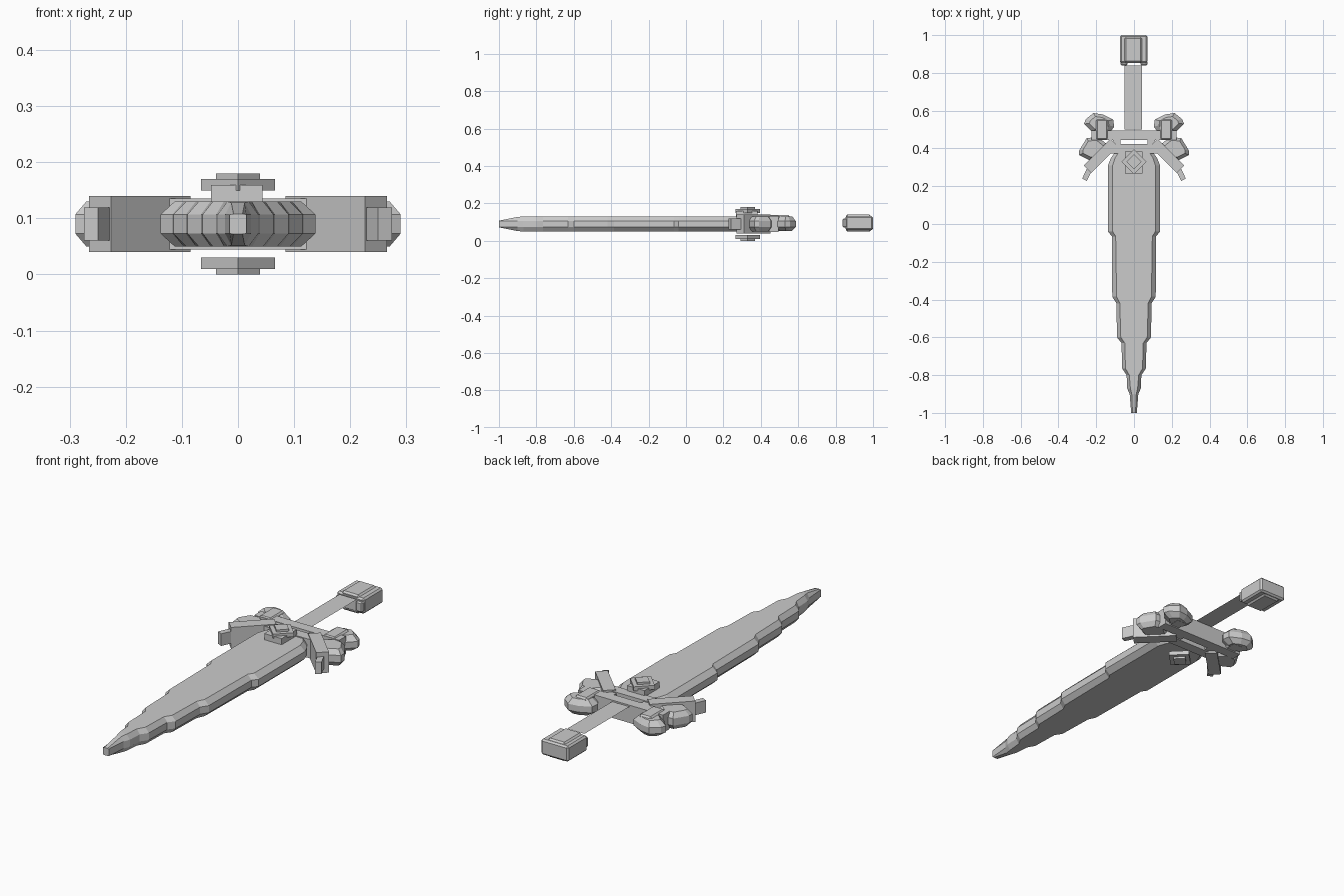
import bpy, bmesh, math
from mathutils import Vector, Matrix

cube = bpy.data.objects.get("Cube")
if cube:
    bpy.data.objects.remove(cube, do_unlink=True)

steel = bpy.data.materials.new("plain_grey")
steel.use_nodes = True
GREY = (0.6, 0.6, 0.6, 1)
steel.diffuse_color = GREY
steel.node_tree.nodes["Principled BSDF"].inputs["Base Color"].default_value = GREY


def finish(name, bm):
    bmesh.ops.recalc_face_normals(bm, faces=bm.faces)
    mesh = bpy.data.meshes.new(name)
    bm.to_mesh(mesh)
    bm.free()
    mesh.materials.append(steel)
    obj = bpy.data.objects.new(name, mesh)
    bpy.context.collection.objects.link(obj)
    return obj


def loft(name, rings):
    """Join closed rings of equal length and cap both ends."""
    bm = bmesh.new()
    loops = [[bm.verts.new(p) for p in ring] for ring in rings]
    n = len(loops[0])
    for a, b in zip(loops, loops[1:]):
        for i in range(n):
            j = (i + 1) % n
            bm.faces.new((a[i], a[j], b[j], b[i]))
    bm.faces.new(loops[0])
    bm.faces.new(loops[-1])
    return finish(name, bm)


def prism(name, outline, layers, side=1):
    """Stack an outline through (height, scale) layers."""
    cx = sum(p[0] for p in outline) / len(outline)
    cy = sum(p[1] for p in outline) / len(outline)
    return loft(name, [[(side * (cx + (x - cx) * s), cy + (y - cy) * s, z)
                        for x, y in outline] for z, s in layers])


def block(name, center, size, turn=0, bevel=0):
    bm = bmesh.new()
    bmesh.ops.create_cube(bm, size=1)
    bmesh.ops.scale(bm, vec=Vector(size), verts=bm.verts)
    if bevel:
        bmesh.ops.bevel(bm, geom=bm.edges[:], offset=bevel, segments=1, affect='EDGES')
    matrix = Matrix.Translation(center) @ Matrix.Rotation(math.radians(turn), 4, 'Z')
    bmesh.ops.transform(bm, matrix=matrix, verts=bm.verts)
    return finish(name, bm)


# Blade: stations are y, edge half width, flat half width, half thickness
stations = [
    (0.38, 0.10, 0.08, 0.04), (0.35, 0.122, 0.10, 0.04),
    (0.31, 0.138, 0.113, 0.04), (-0.04, 0.138, 0.113, 0.04),
    (-0.065, 0.117, 0.097, 0.04), (-0.385, 0.115, 0.092, 0.04),
    (-0.42, 0.093, 0.075, 0.04), (-0.60, 0.09, 0.07, 0.04),
    (-0.63, 0.066, 0.049, 0.04), (-0.765, 0.063, 0.045, 0.04),
    (-0.80, 0.039, 0.025, 0.04), (-0.87, 0.036, 0.019, 0.04),
    (-0.90, 0.023, 0.012, 0.038), (-1.0, 0.015, 0.008, 0.018)]
MID, EDGE = 0.09, 0.017
loft("blade", [[(-f, y, MID + t), (f, y, MID + t), (e, y, MID + EDGE), (e, y, MID - EDGE),
                (f, y, MID - t), (-f, y, MID - t), (-e, y, MID - EDGE), (-e, y, MID + EDGE)]
               for y, e, f, t in stations])

# Guard bars
block("guard_crossbar", (0, 0.47, 0.09), (0.45, 0.05, 0.085))
block("guard_collar", (0, 0.398, 0.09), (0.30, 0.05, 0.09))

# Mirrored guard pieces
hook = [(0.29, 0.365), (0.29, 0.39), (0.25, 0.455), (0.19, 0.46),
        (0.14, 0.42), (0.15, 0.37), (0.23, 0.335)]
knob = [(0.265, 0.53), (0.255, 0.555), (0.215, 0.587), (0.165, 0.58),
        (0.11, 0.553), (0.105, 0.515), (0.135, 0.475), (0.22, 0.485)]
for side, label in ((1, "left"), (-1, "right")):
    block(label + "_guard_arm", (side * 0.175, 0.36, 0.09), (0.20, 0.056, 0.10), -45 * side)
    block(label + "_arm_tip", (side * 0.246, 0.268, 0.09), (0.075, 0.028, 0.058), -65 * side)
    block(label + "_guard_link", (side * 0.092, 0.435, 0.09), (0.04, 0.05, 0.08))
    prism(label + "_guard_hook", hook,
          [(0.05, 0.72), (0.073, 1), (0.107, 1), (0.13, 0.72)], side)
    prism(label + "_guard_knob", knob,
          [(0.053, 0.6), (0.075, 1), (0.105, 1), (0.13, 0.65)], side)
    block(label + "_knob_strap", (side * 0.17, 0.50, 0.095), (0.065, 0.11, 0.085), 0, 0.008)
    block(label + "_pommel_prong", (side * 0.053, 0.85, 0.095), (0.035, 0.024, 0.05), 0, 0.006)

# Diamond ornaments above and below the guard
for label, plate_z, cap_z in (("upper", 0.16, 0.175), ("lower", 0.02, 0.005)):
    block(label + "_diamond", (0, 0.33, plate_z), (0.093, 0.093, 0.02), 45)
    block(label + "_diamond_cap", (0, 0.33, cap_z), (0.055, 0.055, 0.01), 45)
block("ornament_mount", (-0.002, 0.325, 0.143), (0.092, 0.115, 0.033))

# Grip: a single flat strip
bm = bmesh.new()
bm.faces.new([bm.verts.new(p) for p in
              ((-0.05, 0.5, 0.128), (0.042, 0.5, 0.128),
               (0.042, 0.84, 0.128), (-0.05, 0.84, 0.128))])
finish("grip", bm)

# Pommel
block("pommel", (-0.002, 0.926, 0.095), (0.145, 0.148, 0.075), 0, 0.008)
block("pommel_core", (-0.004, 0.922, 0.095), (0.092, 0.135, 0.09), 0, 0.008)
